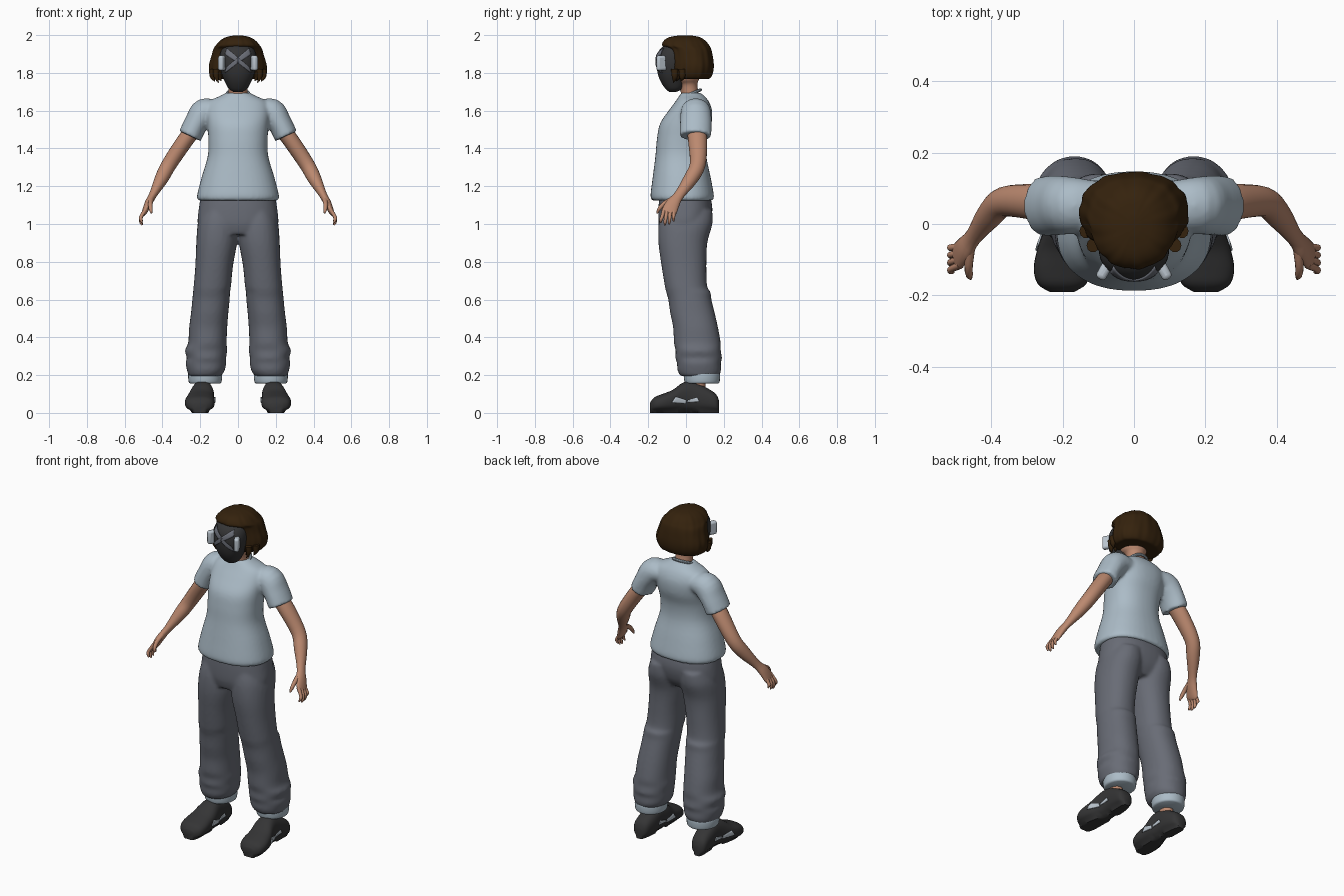
import bpy, bmesh, math
from mathutils import Vector

cube = bpy.data.objects.get("Cube")
if cube:
    bpy.data.objects.remove(cube, do_unlink=True)


def material(name, *rgb):
    m = bpy.data.materials.new(name)
    m.use_nodes = True
    m.diffuse_color = (*rgb, 1)
    m.node_tree.nodes["Principled BSDF"].inputs["Base Color"].default_value = (*rgb, 1)
    return m


SHIRT = material("pale blue cloth", 0.41, 0.5, 0.57)
PANTS = material("slate cloth", 0.14, 0.15, 0.18)
SKIN = material("skin", 0.5, 0.25, 0.16)
HAIR = material("dark brown hair", 0.035, 0.016, 0.004)
BLACK = material("charcoal", 0.035, 0.035, 0.036)
GREY = material("mid grey", 0.15, 0.16, 0.19)
LIGHT = material("light grey", 0.5, 0.56, 0.62)

Y, Z = Vector((0, 1, 0)), Vector((0, 0, 1))


def resample(rows, steps):
    """Smooth Catmull-Rom curve through the section rows."""
    out = []
    for i in range(len(rows) - 1):
        a, b, c, d = (rows[max(0, min(len(rows) - 1, i + k))] for k in (-1, 0, 1, 2))
        for j in range(steps):
            t = j / steps
            out.append([q + 0.5 * t * (r - p + t * (2 * p - 5 * q + 4 * r - s + t * (3 * (q - r) + s - p)))
                        for p, q, r, s in zip(a, b, c, d)])
    return out + [list(rows[-1])]


def loft(bm, rows, axis=None, ref=Y, n=28, steps=4, power=2, wave=0):
    """Closed skin over sections (x, y, z, radius_u, radius_v)."""
    rows = resample(rows, steps)
    pts = [Vector(r[:3]) for r in rows]
    rings = []
    for i, r in enumerate(rows):
        t = axis or (pts[min(i + 1, len(pts) - 1)] - pts[max(i - 1, 0)]).normalized()
        v = (ref - t * ref.dot(t)).normalized()
        u = v.cross(t)
        ring = []
        for k in range(n):
            a = math.tau * k / n
            c, s = math.cos(a), math.sin(a)
            f = 1 + wave * (math.sin(11 * a + 9 * r[2]) + 0.6 * math.sin(19 * a - 14 * r[2]))
            x = math.copysign(abs(c) ** (2 / power), c) * max(r[3], 0.002) * f
            y = math.copysign(abs(s) ** (2 / power), s) * max(r[4], 0.002) * f
            ring.append(bm.verts.new(pts[i] + u * x + v * y))
        rings.append(ring)
    for a, b in zip(rings, rings[1:]):
        for k in range(n):
            m = (k + 1) % n
            bm.faces.new((a[k], a[m], b[m], b[k]))
    bm.faces.new(rings[0])
    bm.faces.new(rings[-1])


def upright(rows):
    """(z, back y, front y, half width[, x]) to loft rows."""
    return [(r[4] if len(r) > 4 else 0, (r[1] + r[2]) / 2, r[0], r[3], (r[1] - r[2]) / 2) for r in rows]


def mirrored(rows, s):
    return [(s * r[0], *r[1:]) for r in rows]


def finish(name, bm, mat, voxel=0):
    bmesh.ops.recalc_face_normals(bm, faces=bm.faces[:])
    me = bpy.data.meshes.new(name)
    bm.to_mesh(me)
    bm.free()
    ob = bpy.data.objects.new(name, me)
    bpy.context.collection.objects.link(ob)
    me.materials.append(mat)
    bpy.ops.object.select_all(action='DESELECT')
    bpy.context.view_layer.objects.active = ob
    ob.select_set(True)
    bpy.ops.object.shade_smooth_by_angle(angle=math.radians(50))
    if voxel:
        m = ob.modifiers.new("fuse", 'REMESH')
        m.mode, m.voxel_size, m.use_smooth_shade = 'VOXEL', voxel, True
        m = ob.modifiers.new("soften", 'SMOOTH')
        m.factor, m.iterations = 0.5, 6
    return ob


def plate(name, quad, target, mat, axis, positive, cells=10):
    """Thin patch: a four-cornered grid projected onto a surface."""
    bm = bmesh.new()
    p = [Vector(q) for q in quad]
    grid = [[bm.verts.new(p[0].lerp(p[1], i / cells).lerp(p[3].lerp(p[2], i / cells), j / 4))
             for i in range(cells + 1)] for j in range(5)]
    for j in range(4):
        for i in range(cells):
            bm.faces.new((grid[j][i], grid[j][i + 1], grid[j + 1][i + 1], grid[j + 1][i]))
    ob = finish(name, bm, mat)
    m = ob.modifiers.new("wrap", 'SHRINKWRAP')
    m.target, m.wrap_method, m.offset = target, 'PROJECT', 0.003
    m.use_project_x, m.use_project_y, m.use_project_z = axis == 'X', axis == 'Y', False
    m.use_positive_direction, m.use_negative_direction = positive, not positive
    m = ob.modifiers.new("thickness", 'SOLIDIFY')
    m.thickness, m.offset = 0.005, 0


# Shirt: torso fused with short sleeves
bm = bmesh.new()
loft(bm, upright([(1.125, .142, -.18, .212), (1.15, .148, -.188, .217), (1.25, .13, -.176, .192),
                  (1.36, .108, -.162, .16), (1.45, .112, -.154, .157), (1.53, .135, -.138, .163),
                  (1.6, .138, -.092, .168), (1.65, .12, -.055, .15), (1.68, .095, -.035, .09),
                  (1.695, .075, -.025, .062)]), axis=Z, power=2.3, n=40)
for s in (1, -1):
    loft(bm, mirrored([(.1, .05, 1.6, .05, .07), (.175, .052, 1.592, .074, .08),
                       (.22, .052, 1.535, .064, .084), (.255, .05, 1.465, .063, .084)], s))
finish("shirt", bm, SHIRT, .009)

# Collar
bpy.ops.mesh.primitive_torus_add(location=(0, .024, 1.688), rotation=(.4, 0, 0), major_radius=.058,
                                 minor_radius=.008, major_segments=32, minor_segments=8)
collar = bpy.context.object
collar.name = "collar"
collar.data.materials.append(SHIRT)
bpy.ops.object.shade_smooth_by_angle()

# Trousers: hips fused with two baggy legs
bm = bmesh.new()
loft(bm, upright([(.945, .09, -.13, .18), (1.0, .125, -.145, .213), (1.08, .14, -.146, .208),
                  (1.16, .125, -.14, .195)]), axis=Z, power=2.3, n=40)
for s in (1, -1):
    loft(bm, mirrored(upright([(.195, .175, -.03, .086, .175), (.225, .186, -.045, .1, .17),
                               (.265, .184, -.048, .108, .17), (.29, .191, -.056, .104, .167),
                               (.33, .184, -.055, .112, .169), (.37, .184, -.064, .102, .162),
                               (.45, .17, -.068, .101, .158), (.53, .152, -.084, .099, .15),
                               (.6, .135, -.094, .099, .143), (.64, .13, -.105, .098, .14),
                               (.67, .112, -.112, .099, .136), (.78, .108, -.13, .1, .126),
                               (.9, .113, -.146, .108, .113), (1.0, .14, -.145, .107, .106),
                               (1.07, .14, -.13, .09, .1)]), s), axis=Z, power=2.2)
finish("trousers", bm, PANTS, .009)

# Turned-up cuffs, ankles and shoes
for s, side in ((1, "left"), (-1, "right")):
    bm = bmesh.new()
    loft(bm, mirrored(upright([(.155, .17, 0, .078, .174), (.165, .178, -.008, .087, .174),
                               (.205, .18, -.012, .09, .174), (.22, .17, 0, .08, .174)]), s), axis=Z)
    finish(side + "_cuff", bm, SHIRT)
    bm = bmesh.new()
    loft(bm, [(s * .185, .06, .08, .036, .042), (s * .18, .06, .2, .036, .042)])
    finish(side + "_ankle", bm, SKIN)
    bm = bmesh.new()
    # columns: x, y, top of shoe, half width
    shoe = [(.195, .176, .06, .02), (.195, .158, .1, .045), (.19, .1, .138, .054), (.188, .03, .168, .056),
            (.19, -.02, .158, .064), (.198, -.07, .122, .073), (.202, -.125, .1, .079),
            (.202, -.168, .082, .068), (.202, -.19, .055, .035)]
    loft(bm, [(s * x, y, top / 2 + .004, w, top / 2 - .004) for x, y, top, w in shoe],
         axis=-Y, ref=Z, power=2.5)
    bmesh.ops.translate(bm, verts=[v for v in bm.verts if v.co.z < .012], vec=(0, 0, 0))
    for v in bm.verts:
        if v.co.z < .014:
            v.co.z = 0
    ob = finish(side + "_shoe", bm, BLACK)
    for d, tag in ((1, "outer"), (-1, "inner")):
        x = s * (.19 + d * .2)
        plate(f"{side}_shoe_{tag}_stripe", [(x, -.075, .055), (x, .0, .05), (x, .0, .068), (x, -.055, .085)],
              ob, LIGHT, 'X', d * s < 0)
        plate(f"{side}_shoe_{tag}_tab", [(x, .005, .056), (x, .07, .06), (x, .06, .082), (x, .012, .068)],
              ob, LIGHT, 'X', d * s < 0)

    # Bare arm with hand
    bm = bmesh.new()
    loft(bm, mirrored([(.235, .055, 1.5, .042, .05), (.285, .062, 1.435, .043, .05),
                       (.365, .062, 1.315, .04, .042), (.405, .025, 1.24, .036, .038),
                       (.45, -.035, 1.155, .021, .027), (.474, -.068, 1.11, .02, .036),
                       (.494, -.09, 1.065, .014, .04), (.5, -.096, 1.05, .008, .032)], s), n=20)
    for i in range(4):
        drop = (.02, .004, 0, .012)[i]
        loft(bm, mirrored([(.487, -.064 - .017 * i, 1.08, .011, .011),
                           (.512, -.066 - .02 * i, 1.04, .0095, .0095),
                           (.514, -.066 - .022 * i, 1.012 + drop, .009, .009),
                           (.507, -.066 - .023 * i, .994 + drop, .004, .004)], s), n=10)
    loft(bm, mirrored([(.46, -.075, 1.13, .014, .014), (.464, -.118, 1.105, .012, .013),
                       (.462, -.143, 1.078, .01, .01), (.458, -.153, 1.056, .004, .004)], s), n=10)
    finish(side + "_arm", bm, SKIN)

# Neck and head
bm = bmesh.new()
loft(bm, upright([(1.64, .075, -.025, .052), (1.7, .065, -.028, .05), (1.74, .06, -.045, .054),
                  (1.77, .07, -.09, .075), (1.84, .09, -.1, .092), (1.92, .08, -.08, .08)]), axis=Z)
finish("neck_and_head", bm, SKIN)

# Bobbed hair with wavy strands
bm = bmesh.new()
loft(bm, upright([(1.768, .11, -.045, .11), (1.772, .128, -.065, .135), (1.8, .142, -.078, .15),
                  (1.84, .146, -.08, .152), (1.89, .14, -.085, .138), (1.925, .132, -.095, .128),
                  (1.945, .122, -.125, .116), (1.972, .1, -.115, .092), (1.99, .07, -.085, .06),
                  (1.999, .02, -.03, .015)]), axis=Z, n=96, wave=.012, power=2.2)
finish("hair", bm, HAIR)

# Loose locks at the front of the bob
bm = bmesh.new()
for s in (1, -1):
    for x, y, z in ((.115, -.06, 1.748), (.135, -.02, 1.755), (.1, -.045, 1.757)):
        loft(bm, [(s * x, y, 1.82, .018, .02), (s * x, y, 1.78, .014, .016),
                  (s * (x - .012), y - .006, z, .001, .001)], n=10)
finish("hair_locks", bm, HAIR)

# Face mask with crossed straps
bm = bmesh.new()
loft(bm, upright([(1.7, -.05, -.09, .025), (1.715, -.02, -.108, .048), (1.75, .0, -.132, .068),
                  (1.79, .015, -.148, .085), (1.84, .02, -.156, .097), (1.89, .02, -.154, .097),
                  (1.925, .02, -.138, .085), (1.95, 0, -.11, .06)]), axis=Z, n=40, power=2.2)
mask = finish("face_mask", bm, BLACK)
for s, side in ((1, "left"), (-1, "right")):
    for tip, tag in ((1.915, "upper"), (1.818, "lower")):
        plate(f"{side}_{tag}_mask_strap",
              [(0, -.3, 1.853), (s * .068, -.3, tip - .018), (s * .058, -.3, tip + .014), (0, -.3, 1.881)],
              mask, GREY, 'Y', True)
    # Side filter pod
    bpy.ops.mesh.primitive_cube_add(size=1, location=(s * .082, -.128, 1.852), rotation=(0, 0, s * .5))
    pod = bpy.context.object
    pod.name = side + "_filter_pod"
    pod.scale = (.03, .06, .08)
    bpy.ops.object.transform_apply(location=False, rotation=False, scale=True)
    pod.data.materials.append(LIGHT)
    b = pod.modifiers.new("round", 'BEVEL')
    b.width, b.segments = .012, 3
    bpy.ops.object.shade_smooth_by_angle()
